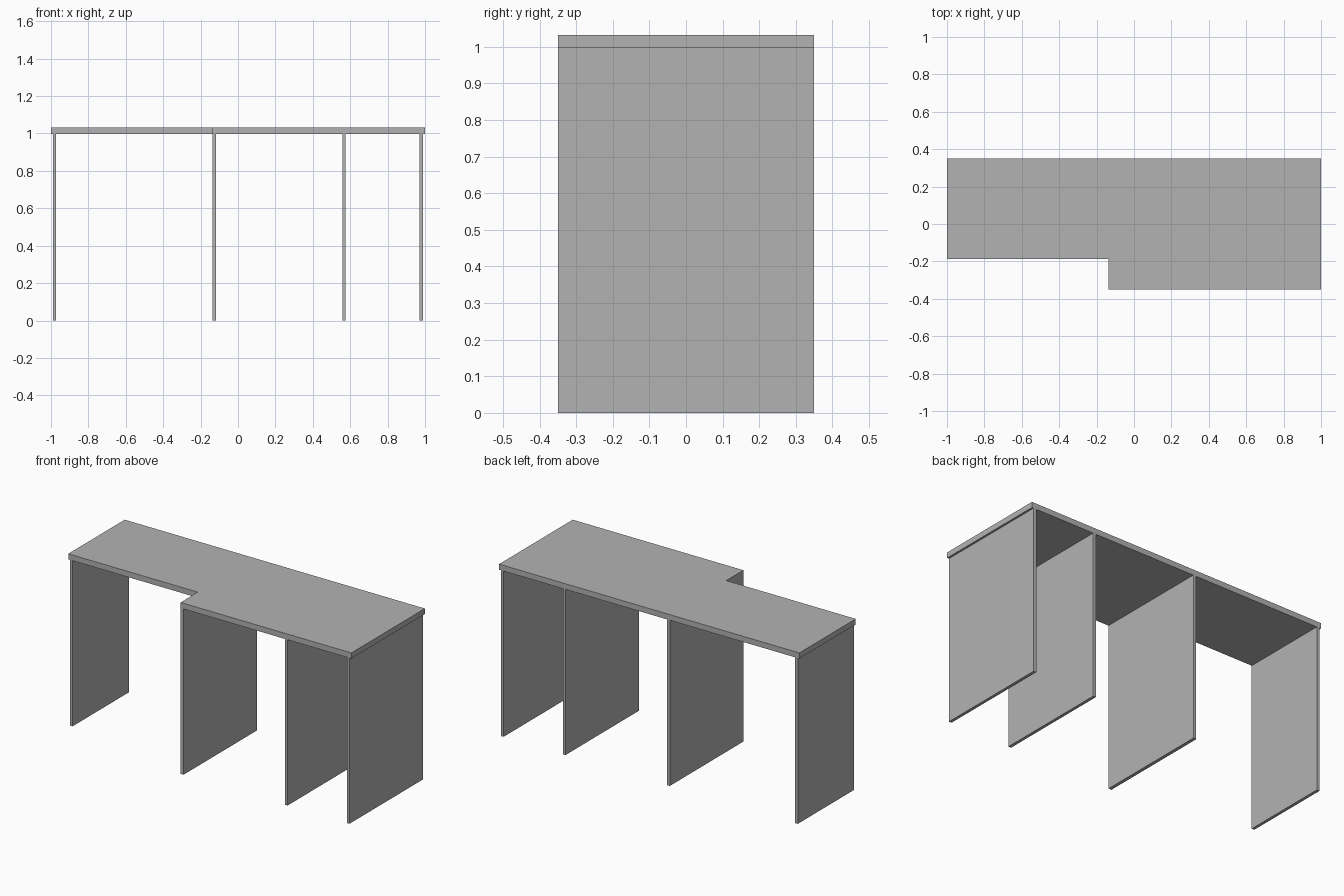
import bpy
import bmesh

cube = bpy.data.objects.get("Cube")
if cube:
    bpy.data.objects.remove(cube, do_unlink=True)

GREY = (0.448, 0.448, 0.448, 1.0)
grey = bpy.data.materials.new("plain grey")
grey.use_nodes = True
grey.diffuse_color = GREY
grey.node_tree.nodes["Principled BSDF"].inputs["Base Color"].default_value = GREY

BACK, FRONT, STEP_FRONT = 0.35, -0.35, -0.187
STEP_X = -0.137
UNDERSIDE, TOP = 0.998, 1.032


def prism(name, outline, z0, z1):
    """Extrude a flat outline from z0 up to z1."""
    bm = bmesh.new()
    face = bm.faces.new([bm.verts.new((x, y, z0)) for x, y in outline])
    grown = bmesh.ops.extrude_face_region(bm, geom=[face], use_keep_orig=True)
    top_verts = [g for g in grown["geom"] if isinstance(g, bmesh.types.BMVert)]
    bmesh.ops.translate(bm, verts=top_verts, vec=(0, 0, z1 - z0))
    bmesh.ops.recalc_face_normals(bm, faces=bm.faces)
    mesh = bpy.data.meshes.new(name)
    bm.to_mesh(mesh)
    bm.free()
    mesh.materials.append(grey)
    obj = bpy.data.objects.new(name, mesh)
    bpy.context.collection.objects.link(obj)
    return obj


# Stepped tabletop, shallower on its right part
prism("tabletop", [(-1, BACK), (-1, STEP_FRONT), (STEP_X, STEP_FRONT),
                   (STEP_X, FRONT), (1, FRONT), (1, BACK)], UNDERSIDE, TOP)

# Upright support panels: name, x range, front edge
panels = [
    ("right_end_panel", -0.99, -0.972, STEP_FRONT),
    ("right_middle_panel", STEP_X, -0.117, FRONT),
    ("left_middle_panel", 0.558, 0.576, FRONT),
    ("left_end_panel", 0.97, 0.988, FRONT),
]
for name, x0, x1, front in panels:
    prism(name, [(x0, front), (x1, front), (x1, BACK), (x0, BACK)], 0, UNDERSIDE)
